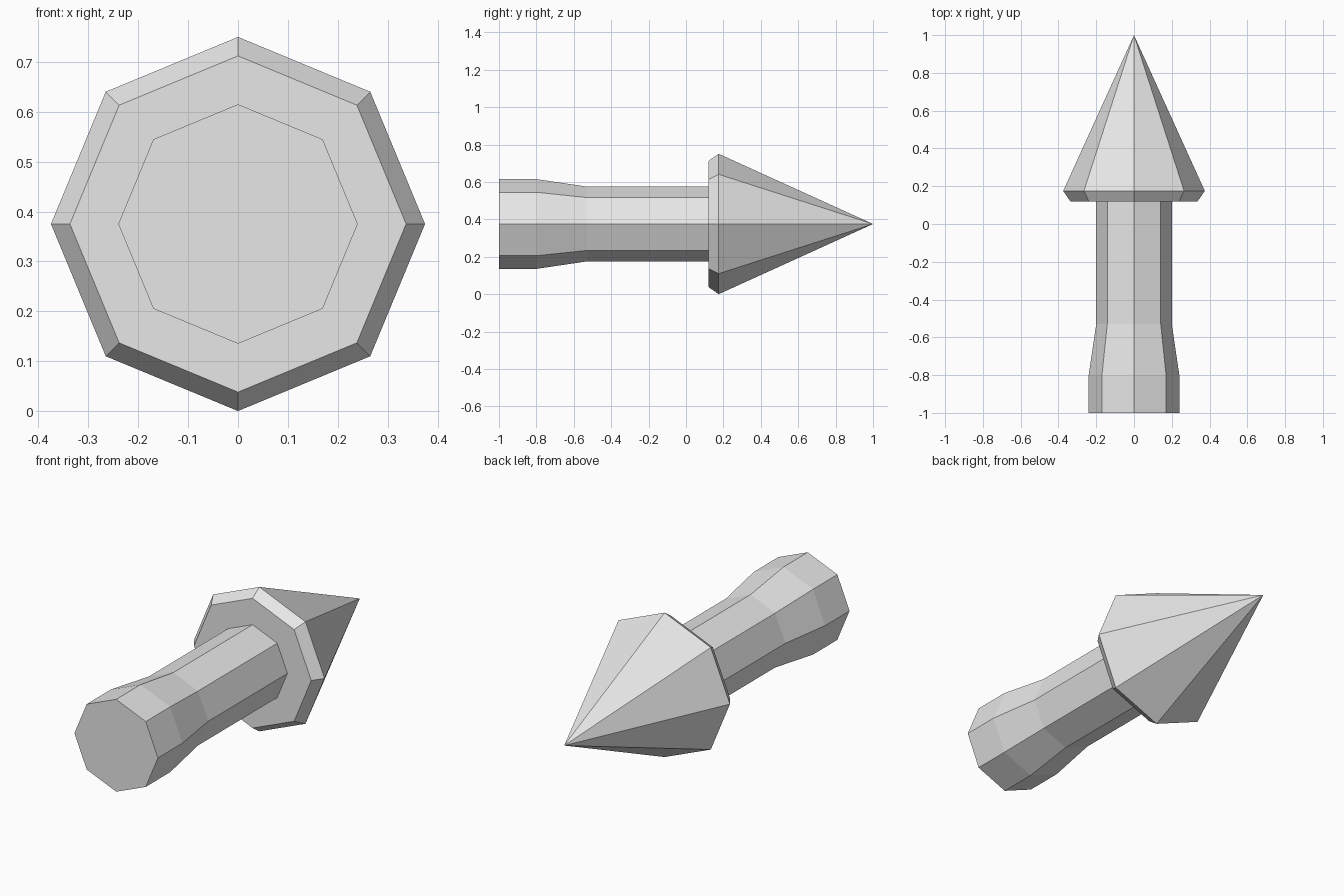
import bpy
import bmesh
from math import cos, sin, tau

cube = bpy.data.objects.get("Cube")
if cube:
    bpy.data.objects.remove(cube, do_unlink=True)

SIDES = 8
AXIS_Z = 0.375

grey = bpy.data.materials.new("light grey")
grey.use_nodes = True
colour = (0.8, 0.8, 0.8, 1)
grey.diffuse_color = colour
grey.node_tree.nodes["Principled BSDF"].inputs["Base Color"].default_value = colour


def turned_part(name, profile, cap_start=False, tip=None):
    """Sweep (y, radius) points around the long axis with flat octagonal sides."""
    bm = bmesh.new()
    rings = []
    for y, r in profile:
        rings.append([bm.verts.new((r * sin(tau * i / SIDES), y,
                                    AXIS_Z + r * cos(tau * i / SIDES)))
                      for i in range(SIDES)])
    for a, b in zip(rings, rings[1:]):
        for i in range(SIDES):
            j = (i + 1) % SIDES
            bm.faces.new((a[i], a[j], b[j], b[i]))
    if cap_start:
        bm.faces.new(rings[0])
    if tip is not None:
        point = bm.verts.new((0, tip, AXIS_Z))
        last = rings[-1]
        for i in range(SIDES):
            bm.faces.new((last[i], last[(i + 1) % SIDES], point))
    # Point every face away from the axis, or along it for the flat ends
    for f in bm.faces:
        f.normal_update()
        c = f.calc_center_median()
        out = c.copy()
        out.y, out.z = 0, c.z - AXIS_Z
        side = f.normal.dot(out)
        if side < -1e-5 or (abs(side) <= 1e-5 and f.normal.y > 0):
            f.normal_flip()
    mesh = bpy.data.meshes.new(name)
    bm.to_mesh(mesh)
    bm.free()
    mesh.materials.append(grey)
    obj = bpy.data.objects.new(name, mesh)
    bpy.context.collection.objects.link(obj)
    return obj


# Shaft with a flared butt end
turned_part("shaft", [(-1, 0.24), (-0.8, 0.24), (-0.53, 0.2), (0.12, 0.2)],
            cap_start=True)

# Pointed head: flat shoulder, bevelled rim and long point
turned_part("pointed_head", [(0.12, 0.2), (0.12, 0.337), (0.175, 0.375)], tip=1)
